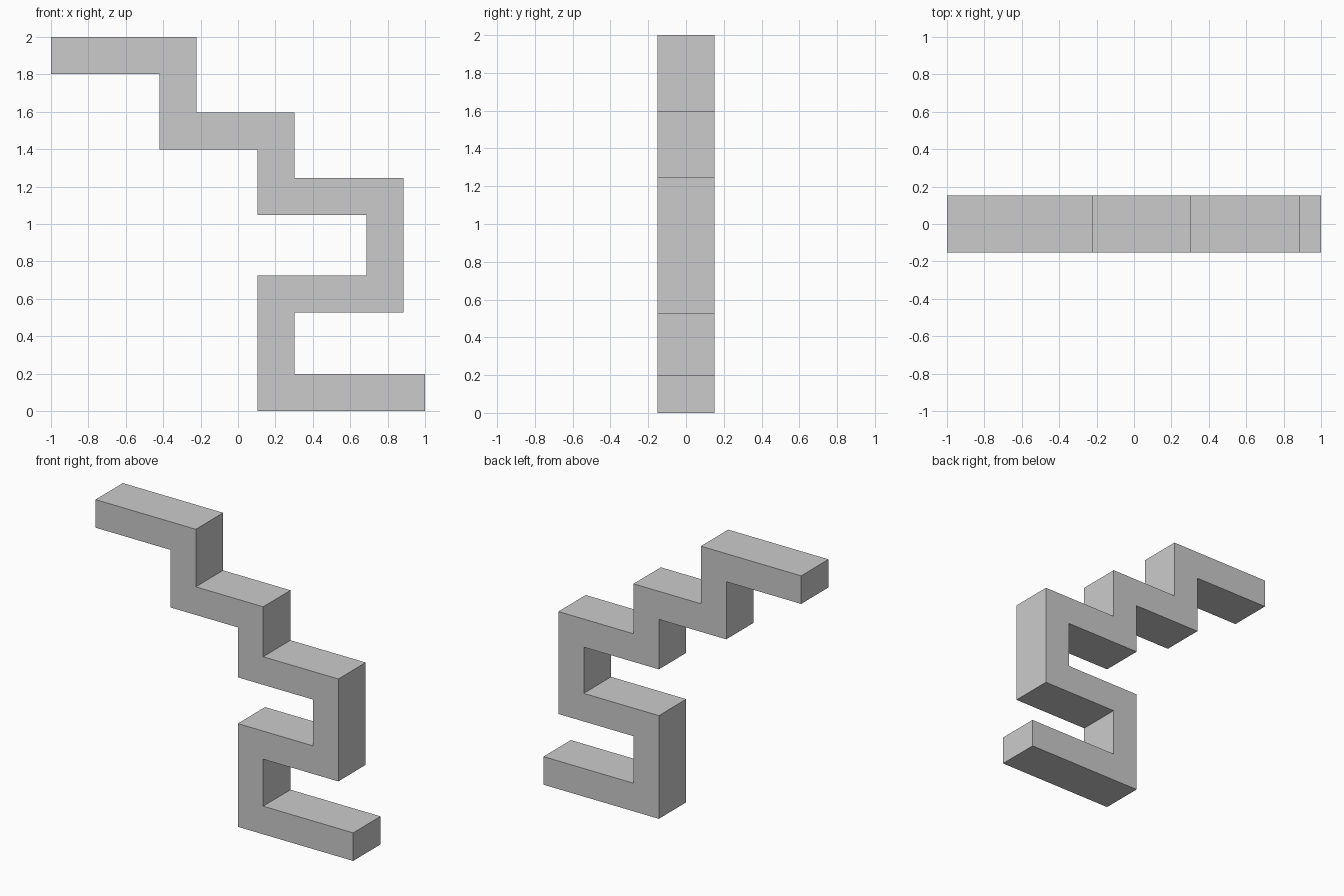
import bpy, bmesh
from mathutils import Vector

if "Cube" in bpy.data.objects:
    bpy.data.objects.remove(bpy.data.objects["Cube"])

HALF = 0.0985    # half the bar thickness
DEPTH = 0.303    # size along y

# Centre line of the folded bar in the front view (x, z)
path = [Vector(p) for p in [
    (-1, 1.9015), (-0.32, 1.9015), (-0.32, 1.4975), (0.203, 1.4975),
    (0.203, 1.147), (0.786, 1.147), (0.786, 0.6255), (0.203, 0.6255),
    (0.203, 0.0985), (1, 0.0985)]]


def side_offset(i):
    """Mitred offset at a path point; the turns are all right angles."""
    dirs = [(b - a).normalized() for a, b in zip(path, path[1:])]
    touching = {0: dirs[:1], len(path) - 1: dirs[-1:]}.get(i, dirs[i - 1:i + 1])
    return sum((Vector((-d.y, d.x)) for d in touching), Vector((0, 0))) * HALF


# Closed outline: one side forward, the other side back
left = [p + side_offset(i) for i, p in enumerate(path)]
right = [p - side_offset(i) for i, p in enumerate(path)]

# Quads along the path, extruded through the depth
bm = bmesh.new()
pairs = [[bm.verts.new((p.x, -DEPTH / 2, p.y)) for p in pair] for pair in zip(left, right)]
faces = [bm.faces.new((a[0], a[1], b[1], b[0])) for a, b in zip(pairs, pairs[1:])]
out = bmesh.ops.extrude_face_region(bm, geom=faces, use_keep_orig=True)
moved = [v for v in out["geom"] if isinstance(v, bmesh.types.BMVert)]
bmesh.ops.translate(bm, verts=moved, vec=(0, DEPTH, 0))
bmesh.ops.recalc_face_normals(bm, faces=bm.faces)
# Merge the flat front and back into single faces
bmesh.ops.dissolve_limit(bm, angle_limit=0.01, verts=bm.verts, edges=bm.edges)

mesh = bpy.data.meshes.new("folded_bar")
bm.to_mesh(mesh)
bm.free()
bpy.context.collection.objects.link(bpy.data.objects.new("folded_bar", mesh))
